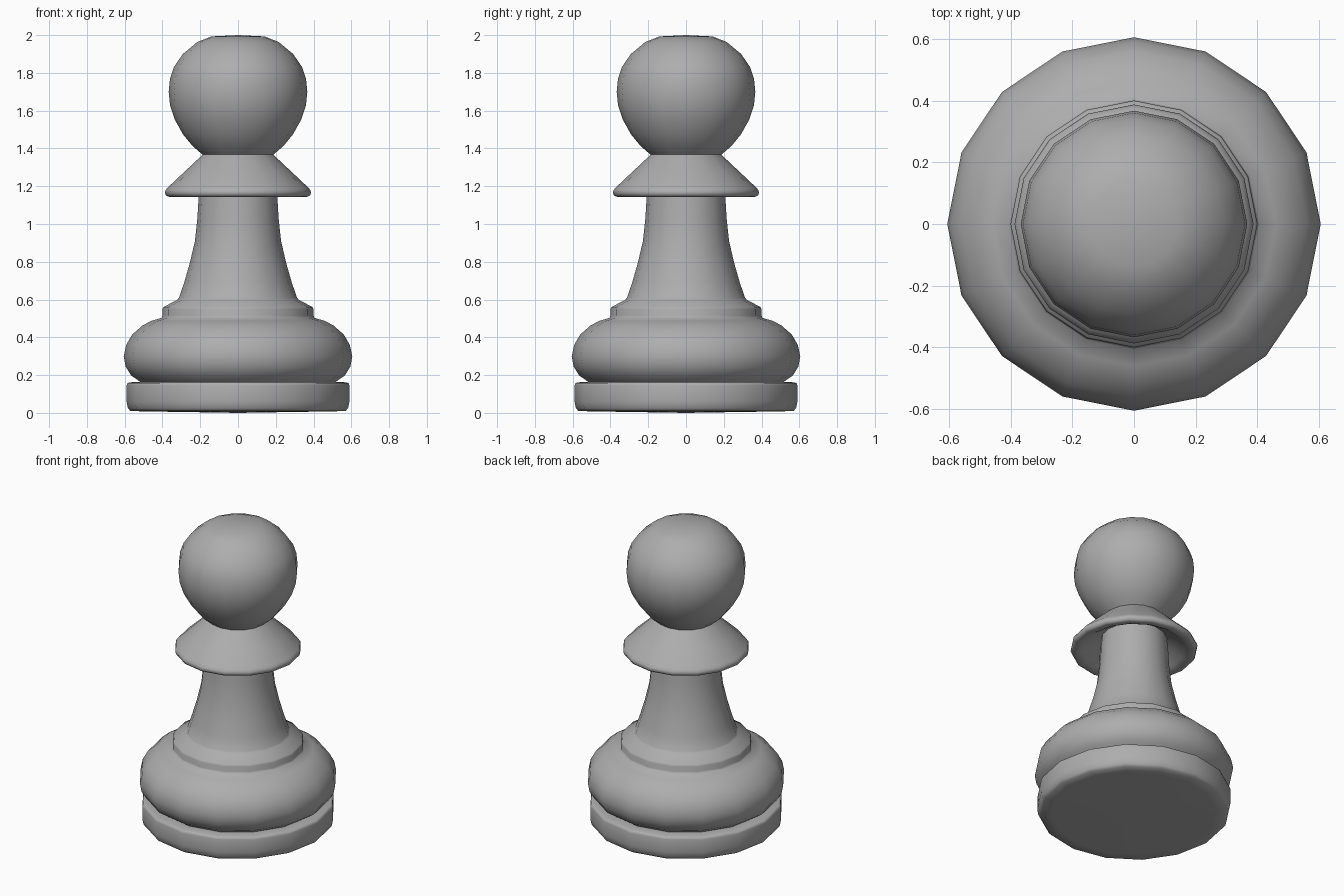
import bpy, bmesh, math

SIDES = 16

# Dark grey finish
grey = bpy.data.materials.new("dark_grey")
grey.diffuse_color = (0.42, 0.42, 0.42, 1)


def lathe(name, profile, angle=70):
    """Spin a (radius, height) profile, listed bottom to top, around z."""
    bm = bmesh.new()
    rings = []
    for r, z in profile:
        if r == 0:
            rings.append([bm.verts.new((0, 0, z))] * SIDES)
        else:
            rings.append([bm.verts.new((r * math.cos(i * math.tau / SIDES),
                                        r * math.sin(i * math.tau / SIDES), z))
                          for i in range(SIDES)])
    for low, high in zip(rings, rings[1:]):
        for i in range(SIDES):
            j = (i + 1) % SIDES
            quad = [low[i], low[j], high[j], high[i]]
            bm.faces.new(list(dict.fromkeys(quad)))
    mesh = bpy.data.meshes.new(name)
    bm.to_mesh(mesh)
    bm.free()
    mesh.materials.append(grey)
    obj = bpy.data.objects.new(name, mesh)
    bpy.context.collection.objects.link(obj)
    bpy.ops.object.select_all(action='DESELECT')
    obj.select_set(True)
    bpy.context.view_layer.objects.active = obj
    bpy.ops.object.shade_smooth_by_angle(angle=math.radians(angle))
    return obj


# Flat foot disc with softened rims
lathe("foot", [(0, 0), (0.18, 0.003), (0.50, 0.008), (0.57, 0.01), (0.583, 0.025),
               (0.59, 0.06), (0.59, 0.145), (0.586, 0.157), (0.575, 0.162),
               (0.515, 0.163)])

# Rounded bulge, stepped ring and flared stem in one smooth turning
lathe("base_and_stem", [(0.515, 0.163), (0.565, 0.197), (0.595, 0.245), (0.605, 0.30),
                        (0.592, 0.36), (0.56, 0.415), (0.505, 0.463), (0.46, 0.487),
                        (0.405, 0.503), (0.40, 0.515), (0.40, 0.55), (0.395, 0.56),
                        (0.32, 0.60), (0.312, 0.61), (0.285, 0.69), (0.256, 0.79),
                        (0.228, 0.91), (0.215, 1.03), (0.208, 1.15), (0.20, 1.23)])

# Skirt collar, hollow underneath, with a rounded lip
lathe("collar", [(0.20, 1.23), (0.26, 1.197), (0.31, 1.16), (0.335, 1.147),
                 (0.365, 1.144), (0.381, 1.15), (0.387, 1.165), (0.384, 1.178),
                 (0.373, 1.192), (0.285, 1.275), (0.187, 1.367)])

# Ball head, slightly flattened on top
lathe("head", [(0.187, 1.367), (0.24, 1.412), (0.29, 1.473), (0.335, 1.553),
               (0.36, 1.63), (0.367, 1.70), (0.36, 1.77), (0.34, 1.83),
               (0.292, 1.90), (0.215, 1.964), (0.14, 1.993), (0, 2.0)])
